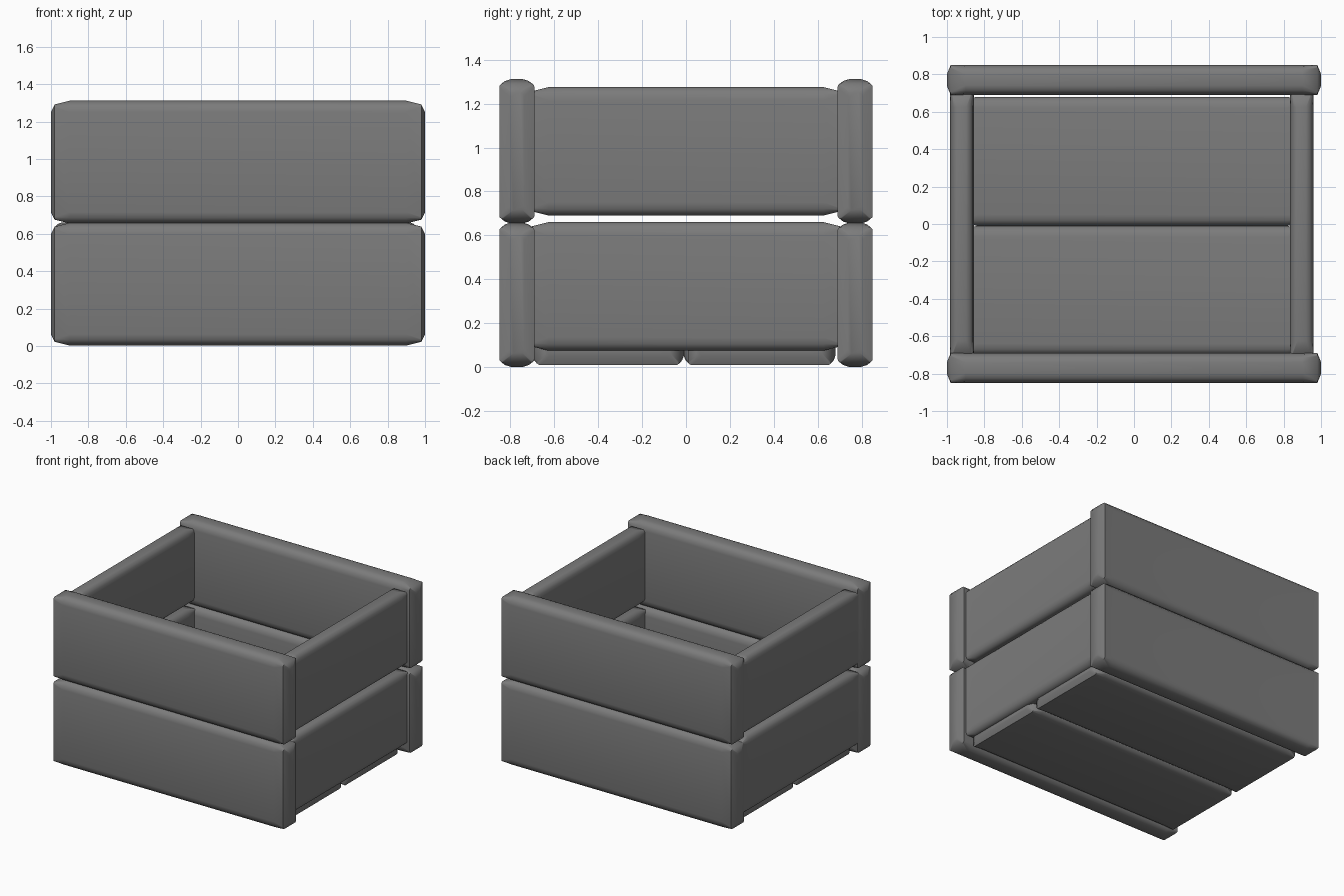
import bpy, bmesh, math
from mathutils import Matrix, Vector

cube = bpy.data.objects.get("Cube")
if cube:
    bpy.data.objects.remove(cube, do_unlink=True)

GREY = (0.2, 0.2, 0.2, 1.0)
wood = bpy.data.materials.new("dark_grey")
wood.use_nodes = True
wood.diffuse_color = GREY
bsdf = wood.node_tree.nodes["Principled BSDF"]
bsdf.inputs["Base Color"].default_value = GREY
bsdf.inputs["Roughness"].default_value = 0.8

STEPS = 4  # points per rounded corner


def rounded_section(half_y, half_z, ry, rz):
    """Rectangle with elliptical corners, as (y, z) points."""
    points = []
    for corner, (sy, sz) in enumerate([(1, 1), (-1, 1), (-1, -1), (1, -1)]):
        for i in range(STEPS):
            a = math.pi / 2 * (corner + i / (STEPS - 1))
            points.append((sy * (half_y - ry) + ry * math.cos(a),
                           sz * (half_z - rz) + rz * math.sin(a)))
    return points


def plank(name, length, thick, height, centre, turn):
    """Plank with soft long edges and squarer, slightly domed ends."""
    hy, hz, hl = thick / 2, height / 2, length / 2
    soft = rounded_section(hy, hz, thick * 0.32, 0.06)
    square = rounded_section(hy, hz - 0.02, thick * 0.1, 0.015)
    dome = rounded_section(hy * 0.4, hz - 0.06, thick * 0.1, 0.02)
    half = [(hl, dome), (hl - 0.02, square), (hl - 0.1, soft)]
    stations = [(-x, s) for x, s in half] + half[::-1]

    bm = bmesh.new()
    rings = [[bm.verts.new((x, y, z)) for y, z in section] for x, section in stations]
    count = len(soft)
    for a, b in zip(rings, rings[1:]):
        for i in range(count):
            j = (i + 1) % count
            bm.faces.new((a[i], a[j], b[j], b[i]))
    bm.faces.new(rings[0])
    bm.faces.new(rings[-1])
    bmesh.ops.recalc_face_normals(bm, faces=bm.faces)
    bm.transform(Matrix.Translation(Vector(centre)) @ turn)

    mesh = bpy.data.meshes.new(name)
    bm.to_mesh(mesh)
    bm.free()
    mesh.materials.append(wood)
    obj = bpy.data.objects.new(name, mesh)
    bpy.context.collection.objects.link(obj)
    bpy.ops.object.select_all(action='DESELECT')
    obj.select_set(True)
    bpy.context.view_layer.objects.active = obj
    bpy.ops.object.shade_smooth_by_angle(angle=math.radians(50))
    return obj


straight = Matrix.Identity(4)
sideways = Matrix.Rotation(math.pi / 2, 4, 'Z')
lying = Matrix.Rotation(math.pi / 2, 4, 'X')

# Long front and back planks, two tiers
for tier, z in (("lower", 0.33), ("upper", 0.983)):
    for place, y in (("front", -0.77), ("back", 0.77)):
        plank(f"{place}_plank_{tier}", 2.0, 0.16, 0.656, (0, y, z), straight)

# Shorter side planks, set between the long ones
for tier, z in (("lower", 0.368), ("upper", 0.983)):
    for place, x in (("right", -0.92), ("left", 0.897)):
        plank(f"{place}_plank_{tier}", 1.45, 0.127, 0.585, (x, 0, z), sideways)

# Floor planks
for place, y in (("front", -0.355), ("back", 0.335)):
    plank(f"{place}_floor_plank", 1.86, 0.13, 0.69, (-0.01, y, 0.075), lying)
